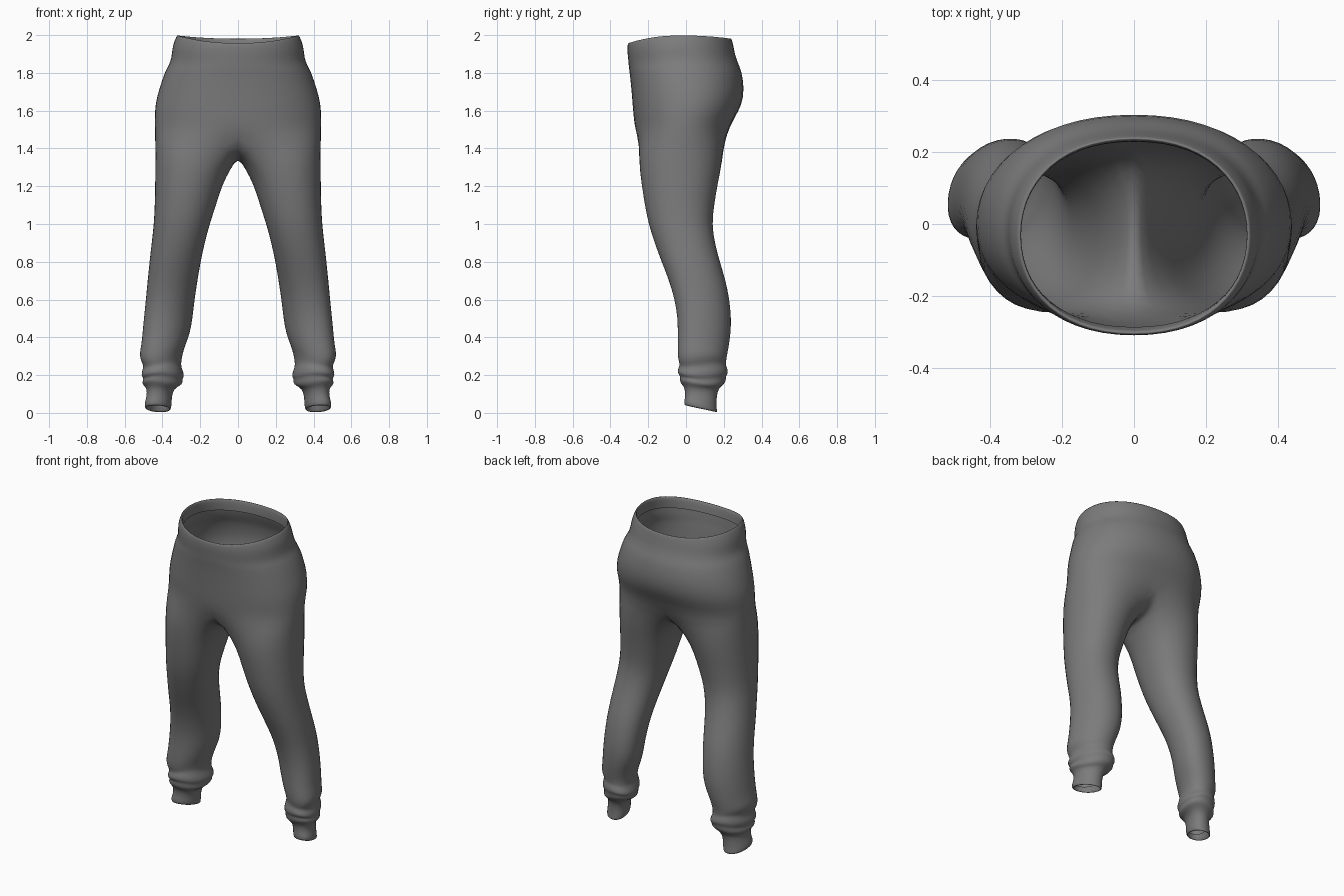
import bpy, bmesh
from math import sin, cos, pi, radians, copysign

N, M = 14, 6          # segments round the outside of a leg, and over the crotch
GROW = 1.012          # makes up for the shrink of subdivision

# Hip rows: z, half width, front y, back y
HIPS = [
    (1.925, .318, -.286, .228), (1.96, .314, -.290, .228),   # turned-in lining
    (1.995, .312, -.296, .232), (2.003, .319, -.305, .238), (1.985, .328, -.309, .244),
    (1.945, .344, -.309, .252), (1.90, .348, -.305, .260), (1.86, .355, -.302, .274),
    (1.83, .372, -.300, .285), (1.80, .386, -.296, .294), (1.72, .414, -.288, .307),
    (1.63, .437, -.281, .296), (1.56, .438, -.275, .266), (1.49, .438, -.267, .235)]

# Leg rows: z, inner x, outer x, front y, back y
LEG = [
    (1.34, .040, .437, -.252, .195), (1.21, .083, .439, -.236, .168),
    (1.10, .117, .441, -.219, .150), (1.00, .150, .446, -.199, .138),
    (.90, .177, .457, -.167, .153), (.80, .198, .469, -.130, .180),
    (.70, .216, .478, -.090, .211), (.60, .232, .486, -.060, .231),
    (.50, .245, .495, -.045, .240), (.42, .258, .503, -.044, .237),
    (.35, .283, .509, -.045, .226), (.30, .299, .521, -.044, .215),
    (.268, .304, .506, -.036, .212), (.25, .304, .496, -.034, .212),
    (.222, .292, .509, -.045, .222), (.20, .288, .507, -.044, .222),
    (.187, .299, .495, -.030, .212), (.165, .294, .506, -.036, .213),
    (.147, .308, .499, -.022, .200), (.13, .340, .480, -.006, .172)]
CUFF = [
    (.085, .354, .482, -.004, .162), (.045, .353, .494, -.010, .162),
    (.022, .359, .490, -.008, .166), (.019, .366, .483, -.001, .159),
    (.07, .366, .474, .008, .150)]

# Crotch seam, back to front: y, z
CROTCH = [(.195, 1.430), (.110, 1.374), (.0, 1.352), (-.105, 1.364), (-.205, 1.410)]


def power(v, p):
    return copysign(abs(v) ** p, v)


def hip_ring(bm, z, w, yf, yb):
    ring = []
    for i in range(N + 1):
        t = -pi / 2 + pi * i / N
        s, c = sin(t), cos(t)
        x = 0 if i in (0, N) else w * GROW * power(c, .9)
        y = (yf + yb) / 2 + (yb - yf) / 2 * GROW * power(s, .94)
        # waist edge dips at front and back
        dip = (.042 if s < 0 else .018) * s * s * max(0, min(1, (z - 1.78) / .2))
        # shallow groove between the buttocks
        if s > 0 and z < 1.6:
            y -= .015 * s ** 12
        ring.append(bm.verts.new((x, y, z - dip)))
    return ring


def leg_ring(bm, z, xi, xo, yf, yb):
    ring = []
    half = radians(132)
    for i in range(N + M):
        if i <= N:
            a = -half + 2 * half * i / N
        else:
            a = half + (2 * pi - 2 * half) * (i - N) / M
        c, s = cos(a), sin(a)
        rx, ry = (xo - xi) / 2 * GROW, (yb - yf) / 2 * GROW
        x = (xi + xo) / 2 + rx * power(c, .93)
        y = (yf + yb) / 2 + ry * power(s, .93)
        low = max(0, min(1, (.9 - z) / .4))
        x -= .028 * s * low * (rx / .12)       # calf leans inward at the back
        zz = z
        if z > 1.3:
            zz += .05 * c                      # top ring rises to the outside
        elif .14 < z < .36:
            zz += .009 * sin(2 * a + z * 25)   # gathered folds
        elif z < .06:
            zz -= .019 * s                     # hem slopes down to the heel
        ring.append(bm.verts.new((x, y, zz)))
    return ring


def bridge(bm, a, b, closed):
    n = len(a)
    for i in range(n if closed else n - 1):
        j = (i + 1) % n
        bm.faces.new((a[i], a[j], b[j], b[i]))


# One half of the trousers, mirrored across x = 0
bm = bmesh.new()
rings = [hip_ring(bm, *row) for row in HIPS]
for a, b in zip(rings, rings[1:]):
    bridge(bm, a, b, False)
loop = rings[-1] + [bm.verts.new((0, y, z)) for y, z in CROTCH]
for row in LEG + CUFF:
    new = leg_ring(bm, *row)
    bridge(bm, loop, new, True)
    loop = new
bmesh.ops.recalc_face_normals(bm, faces=bm.faces)
# Outer hip face must point away from the centre
face = max(bm.faces, key=lambda f: f.calc_center_median().x)
if face.normal.x < 0:
    bmesh.ops.reverse_faces(bm, faces=bm.faces)
for f in bm.faces:
    f.smooth = True

mesh = bpy.data.meshes.new("jogging_trousers")
bm.to_mesh(mesh)
bm.free()
obj = bpy.data.objects.new("jogging_trousers", mesh)
bpy.context.collection.objects.link(obj)
mirror = obj.modifiers.new("mirror", 'MIRROR')
mirror.use_clip = True
mirror.merge_threshold = .001
sub = obj.modifiers.new("smooth", 'SUBSURF')
sub.levels = sub.render_levels = 1

# Dark grey cloth
cloth = bpy.data.materials.new("dark_grey_cloth")
cloth.diffuse_color = (.2, .2, .2, 1)
mesh.materials.append(cloth)
